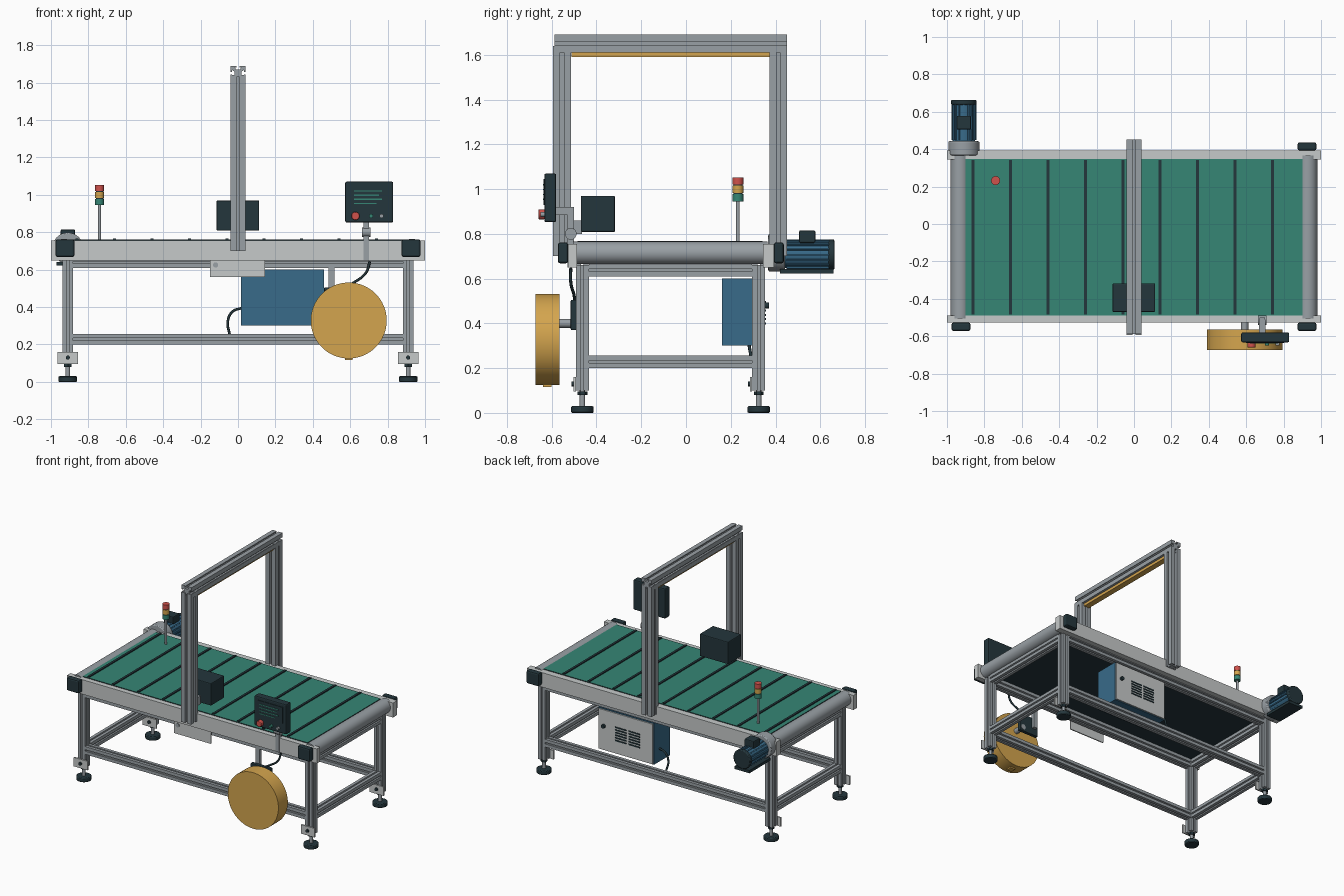
import bpy, bmesh, math
from mathutils import Matrix, Vector

cube = bpy.data.objects.get("Cube")
if cube:
    bpy.data.objects.remove(cube, do_unlink=True)


def material(name, *rgb):
    lin = [((c / 255 + 0.055) / 1.055) ** 2.4 for c in rgb] + [1]
    m = bpy.data.materials.new(name)
    m.use_nodes = True
    m.diffuse_color = lin
    m.node_tree.nodes["Principled BSDF"].inputs["Base Color"].default_value = lin
    return m


LIGHT = material("light grey paint", 198, 202, 202)
ALU = material("aluminium", 153, 160, 165)
DARK = material("charcoal", 36, 54, 60)
GREEN = material("belt green", 54, 134, 117)
BLUE = material("motor blue", 56, 107, 138)
YELLOW = material("amber", 212, 165, 78)
RED = material("signal red", 208, 82, 76)

TURN = {"x": Matrix.Rotation(math.pi / 2, 4, "Y"),
        "y": Matrix.Rotation(-math.pi / 2, 4, "X"),
        "z": Matrix.Identity(4)}


def finish(name, bm, mat):
    bmesh.ops.recalc_face_normals(bm, faces=bm.faces)
    me = bpy.data.meshes.new(name)
    bm.to_mesh(me)
    bm.free()
    me.materials.append(mat)
    ob = bpy.data.objects.new(name, me)
    bpy.context.collection.objects.link(ob)
    return ob


def box(name, x, y, z, mat, bevel=0):
    """Box from (min, max) ranges on each axis."""
    bm = bmesh.new()
    bmesh.ops.create_cube(bm, size=1)
    for v in bm.verts:
        v.co = [(r[0] + r[1]) / 2 + c * (r[1] - r[0]) for r, c in zip((x, y, z), v.co)]
    ob = finish(name, bm, mat)
    if bevel:
        mod = ob.modifiers.new("Bevel", "BEVEL")
        mod.width, mod.segments = bevel, 2
    return ob


def cyl(name, axis, centre, r, length, mat, sides=32, bevel=0):
    bm = bmesh.new()
    bmesh.ops.create_cone(bm, cap_ends=True, segments=sides, radius1=r, radius2=r, depth=length)
    bm.transform(Matrix.Translation(centre) @ TURN[axis])
    ob = finish(name, bm, mat)
    if bevel:
        mod = ob.modifiers.new("Bevel", "BEVEL")
        mod.width, mod.segments, mod.limit_method = bevel, 2, "ANGLE"
    bpy.ops.object.select_all(action="DESELECT")
    ob.select_set(True)
    bpy.context.view_layer.objects.active = ob
    bpy.ops.object.shade_smooth_by_angle(angle=math.radians(35))
    return ob


def slotted_bar(name, axis, centre, length, size):
    """Extruded aluminium bar with a T-slot along each side."""
    side = [(-1, -1), (-.2, -1), (-.2, -.8), (-.42, -.8), (-.25, -.5),
            (.25, -.5), (.42, -.8), (.2, -.8), (.2, -1)]
    bm = bmesh.new()
    ring = []
    for k in range(4):
        turn = Matrix.Rotation(k * math.pi / 2, 3, "Z")
        ring += [bm.verts.new(turn @ Vector((px, py, 0)) * size / 2) for px, py in side]
    face = bm.faces.new(ring)
    grown = bmesh.ops.extrude_face_region(bm, geom=[face])["geom"]
    bmesh.ops.translate(bm, vec=(0, 0, length),
                        verts=[g for g in grown if isinstance(g, bmesh.types.BMVert)])
    bm.transform(Matrix.Translation(centre) @ TURN[axis] @ Matrix.Translation((0, 0, -length / 2)))
    return finish(name, bm, ALU)


def cable(name, points):
    cu = bpy.data.curves.new(name, "CURVE")
    cu.dimensions = "3D"
    cu.bevel_depth, cu.bevel_resolution = 0.007, 2
    sp = cu.splines.new("BEZIER")
    sp.bezier_points.add(len(points) - 1)
    for bp, p in zip(sp.bezier_points, points):
        bp.co = p
        bp.handle_left_type = bp.handle_right_type = "AUTO"
    cu.materials.append(DARK)
    bpy.context.collection.objects.link(bpy.data.objects.new(name, cu))


# Frame: legs, levelling feet, brackets and beams
FRONT, BACK, MID = -0.463, 0.325, -0.069
for ly, yn in ((FRONT, "front"), (BACK, "back")):
    for lx, xn in ((-0.91, "right"), (0.91, "left")):
        n = f"{yn}_{xn}_"
        slotted_bar(n + "leg", "z", (lx, ly, 0.38), 0.56, 0.058)
        cyl(n + "foot", "z", (lx, ly, 0.015), 0.05, 0.03, DARK, bevel=0.005)
        cyl(n + "foot_stem", "z", (lx, ly, 0.065), 0.012, 0.08, ALU, 16)
        cyl(n + "foot_nut", "z", (lx, ly, 0.088), 0.022, 0.016, DARK, 6)
        py = ly - 0.029
        box(n + "bracket", (lx - .055, lx + .055), (py - .01, py), (.095, .16), LIGHT)
        cyl(n + "bracket_bolt", "y", (lx, py - .014, .13), .011, .012, DARK, 12)
    for h, zn in ((0.638, "upper"), (0.228, "lower")):
        slotted_bar(f"{zn}_{yn}_beam", "x", (0, ly, h), 1.764, 0.056)
for lx, xn in ((-0.91, "right"), (0.91, "left")):
    for h, zn in ((0.638, "upper"), (0.228, "lower")):
        slotted_bar(f"{zn}_{xn}_beam", "y", (lx, MID, h), 0.73, 0.056)

# Conveyor: side rails, drums, belt and cleats
box("front_rail", (-1, 1), (-.527, -.488), (.65, .755), LIGHT)
box("back_rail", (-1, 1), (.345, .393), (.65, .755), LIGHT)
for s, xn in ((-1, "right"), (1, "left")):
    cyl(xn + "_drum", "y", (s * .93, -.07, .715), .05, .87, ALU, 48)
belt = box("belt", (-.9, .9), (-.49, .347), (.67, .76), DARK)
belt.data.materials.append(GREEN)
for f in belt.data.polygons:
    f.material_index = int(f.normal.z > 0.5)
for i in range(9):
    cx = -0.86 + i * 0.2
    box(f"belt_cleat_{i + 1}", (cx - .008, cx + .008), (-.485, .342), (.755, .767), DARK)
box("front_right_bearing", (-.975, -.875), (-.572, -.527), (.668, .762), DARK, .01)
box("front_left_bearing", (.875, .975), (-.572, -.527), (.668, .762), DARK, .01)
box("back_left_bearing", (.875, .975), (.393, .437), (.668, .762), DARK, .01)

# Drive motor
MX, MZ = -0.91, 0.707
cyl("gearbox", "y", (MX, .405, .715), .083, .075, ALU, 40, .006)
cyl("motor_body", "y", (MX, .54, MZ), .06, .21, BLUE)
for i in range(16):
    a = i * math.tau / 16
    fin = box(f"motor_fin_{i + 1}", (.055, .067), (.45, .64), (-.004, .004), BLUE)
    fin.matrix_world = Matrix.Translation((MX, 0, MZ)) @ Matrix.Rotation(a, 4, "Y")
cyl("motor_end_cap", "y", (MX, .65, MZ), .068, .026, DARK, bevel=.006)
box("terminal_box", (MX - .038, MX + .038), (.505, .578), (.76, .815), DARK, .006)
box("motor_base", (MX - .06, MX + .06), (.42, .66), (.622, .642), DARK)

# Arch over the belt with a light strip
slotted_bar("arch_front_post", "z", (0, -.554, 1.17), .94, .08)
slotted_bar("arch_back_post", "z", (0, .412, 1.17), .94, .08)
slotted_bar("arch_beam", "y", (0, -.068, 1.65), 1.04, .08)
box("arch_light", (-.022, .022), (-.512, .375), (1.59, 1.615), YELLOW)

# Scanner box
box("scanner", (-.115, .113), (-.47, -.317), (.808, .97), DARK, .006)
box("scanner_mount", (-.03, .03), (-.52, -.465), (.8, .86), ALU)
box("hanging_plate", (-.15, .145), (-.518, -.51), (.56, .65), LIGHT)
cyl("hanging_plate_bolt", "y", (-.12, -.52, .625), .014, .006, ALU, 16)

# Operator panel on its arm
box("panel_arm", (.672, .7), (-.53, -.5), (.65, .92), ALU)
cyl("panel_knuckle", "x", (.686, -.515, .8), .026, .046, ALU, 20)
box("panel_neck", (.668, .704), (-.585, -.51), (.885, .92), ALU)
box("panel", (.573, .83), (-.633, -.58), (.852, 1.07), DARK, .008)
box("panel_screen", (.6, .803), (-.637, -.63), (.93, 1.045), DARK)
for i, w in enumerate((.15, .135, .15, .12)):
    z = 1.02 - i * .022
    box(f"screen_line_{i + 1}", (.62, .62 + w), (-.64, -.635), (z - .003, z + .003), GREEN)
cyl("stop_button", "y", (.628, -.645, .887), .022, .03, RED, 24, .004)
cyl("start_button", "y", (.712, -.64, .887), .011, .02, GREEN, 16)
cyl("reset_button", "y", (.768, -.64, .887), .011, .02, ALU, 16)
cable("panel_cable", [(.705, -.515, .645), (.685, -.515, .585), (.61, -.5, .525), (.55, -.497, .49)])

# Signal tower
cyl("tower_post", "z", (-.74, .232, .85), .008, .19, ALU, 16)
cyl("tower_core", "z", (-.74, .232, .997), .02, .1, DARK, 24)
for i, (n, m) in enumerate((("green", GREEN), ("amber", YELLOW), ("red", RED))):
    cyl(f"tower_{n}_lamp", "z", (-.74, .232, .962 + i * .037), .024, .033, m, 24)
    
# Round reel and its hanger
cyl("reel", "y", (.592, -.619, .328), .203, .108, YELLOW, 64)
box("reel_nub", (.572, .612), (-.64, -.6), (.116, .14), YELLOW)
cyl("reel_spindle", "y", (.592, -.53, .4), .02, .09, ALU, 20)
box("reel_mount", (.46, .62), (-.515, -.488), (.37, .505), DARK, .005)
box("reel_hanger", (.485, .515), (-.49, -.465), (.42, .62), ALU)

# Control cabinet with louvred door
box("cabinet", (.015, .46), (.16, .345), (.3, .6), BLUE)
box("cabinet_door", (.02, .455), (.345, .354), (.305, .595), LIGHT)
for i in range(6):
    for j in range(2):
        x, z = .12 + j * .11, .395 + i * .019
        box(f"louvre_{i + 1}_{j + 1}", (x, x + .09), (.353, .358), (z, z + .009), DARK)
cyl("door_knob", "y", (.41, .36, .48), .014, .02, DARK, 16)
cable("cabinet_cable", [(.02, .28, .395), (-.03, .28, .375), (-.055, .28, .32), (-.045, .29, .255)])
